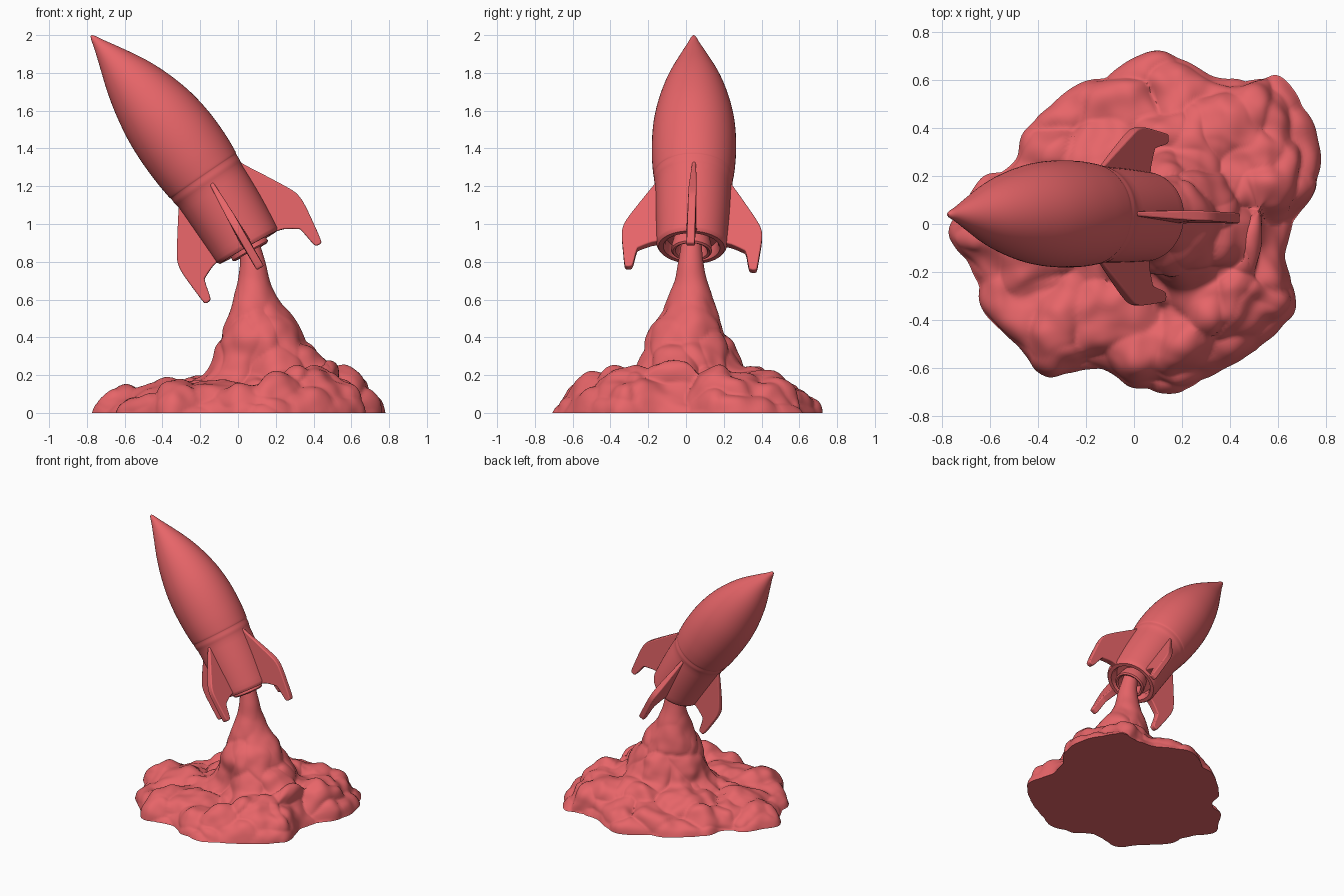
import bpy, bmesh, math
from mathutils import Vector, noise

if "Cube" in bpy.data.objects:
    bpy.data.objects.remove(bpy.data.objects["Cube"])


def smooth(pts, n, closed=False):
    """Catmull-Rom resampling of a short list of tuples."""
    P = [Vector(p) for p in pts]
    m, out = len(P), []
    for i in range(m if closed else m - 1):
        ix = [(i + k) % m if closed else min(max(i + k, 0), m - 1) for k in (-1, 0, 1, 2)]
        a, b, c, d = (P[j] for j in ix)
        for k in range(n):
            t = k / n
            out.append(0.5 * (2 * b + (c - a) * t + (2 * a - 5 * b + 4 * c - d) * t * t
                              + (3 * b - a - 3 * c + d) * t ** 3))
    if not closed:
        out.append(P[-1])
    return out


def finish(bm, name, angle=40):
    bmesh.ops.recalc_face_normals(bm, faces=bm.faces)
    me = bpy.data.meshes.new(name)
    bm.to_mesh(me)
    bm.free()
    ob = bpy.data.objects.new(name, me)
    bpy.context.collection.objects.link(ob)
    mat = bpy.data.materials.get("coral") or bpy.data.materials.new("coral")
    mat.diffuse_color = (0.80, 0.13, 0.14, 1)
    mat.use_nodes = True
    mat.node_tree.nodes["Principled BSDF"].inputs["Base Color"].default_value = mat.diffuse_color
    me.materials.append(mat)
    bpy.ops.object.select_all(action='DESELECT')
    ob.select_set(True)
    bpy.context.view_layer.objects.active = ob
    bpy.ops.object.shade_smooth_by_angle(angle=math.radians(angle))
    return ob


def loft(bm, rings):
    """Skin between closed rings of equal length."""
    loops = [[bm.verts.new(p) for p in r] for r in rings]
    for a, b in zip(loops, loops[1:]):
        for i in range(len(a)):
            j = (i + 1) % len(a)
            bm.faces.new((a[i], a[j], b[j], b[i]))
    return loops


# Bent rocket axis
A, B, C = Vector((.05, .03, .885)), Vector((-.27, .05, 1.44)), Vector((-.775, .04, 1.995))


def frame(t):
    p = A * (1 - t) ** 2 + B * 2 * t * (1 - t) + C * t * t
    T = ((B - A) * (1 - t) + (C - B) * t).normalized()
    N = Vector((0, 1, 0)).cross(T).normalized()
    return p, T, N, T.cross(N)


def lathe(name, profile, closed=False, seg=64):
    rings = []
    for t, r in profile:
        p, T, N, S = frame(t)
        rings.append([p + (N * math.cos(a) + S * math.sin(a)) * r
                      for a in (2 * math.pi * i / seg for i in range(seg))])
    if closed:
        rings.append(rings[0])
    bm = bmesh.new()
    loops = loft(bm, rings)
    if closed:
        bmesh.ops.remove_doubles(bm, verts=bm.verts, dist=1e-5)
    else:
        bm.faces.new(loops[0])
        bm.faces.new(loops[-1])
    return finish(bm, name)


# Fuselage: recessed tail, straight lower section, soft collar, pointed nose
tail = [(.04, .10), (.04, .135), (.005, .14), (-.008, .15), (-.008, .175), (.003, .185)]
lower = smooth([(.01, .187), (.15, .196), (.28, .201)], 4)
nose = smooth([(.295, .204), (.31, .208), (.33, .209), (.345, .214), (.42, .222), (.52, .222),
               (.62, .208), (.72, .176), (.81, .133), (.90, .075), (.96, .034), (.99, .016),
               (1.002, .004)], 5)
lathe("fuselage", tail + [tuple(p) for p in lower + nose])

# Engine nozzle ring
lathe("nozzle", [(.05, .07), (-.01, .078), (-.026, .086), (-.03, .098), (-.024, .108),
                 (.0, .105), (.05, .09)], closed=True)

# Four swept fins (radius, height along the axis); the upper one hangs slightly lower
fin = [(.13, .41), (.18, .412), (.205, .372), (.28, .255), (.35, .14), (.368, .09), (.371, .03),
       (.362, -.08), (.352, -.165), (.343, -.183), (.32, -.183), (.306, -.165), (.288, -.075),
       (.272, -.055), (.21, -.02), (.165, -.008), (.15, .02), (.13, .05)]
p0, T, N, S = frame(0)
for k in range(4):
    a = k * math.pi / 2
    out = N * math.cos(a) + S * math.sin(a)
    side = T.cross(out)
    lift = (0, .038, .03, .038)[k]
    bm = bmesh.new()
    outline = smooth(fin, 3, True)
    rings = []
    for sg in (-1, 1):
        rings.append([])
        for r, h in outline:
            half = (.008 + .017 * min(1, max(0, .41 - h) / .25)) * (1.2 - 1.4 * (r - .1))
            h += lift * min(1, max(0, .1 - h) / .2)
            rings[-1].append(p0 + out * r + T * h + side * sg * half)
    for loop in loft(bm, rings):
        bm.faces.new(loop)
    ob = finish(bm, "fin_%d" % (k + 1))
    bev = ob.modifiers.new("round", 'BEVEL')
    bev.width, bev.segments = .01, 3
    bev.limit_method, bev.angle_limit = 'ANGLE', math.radians(60)

# Exhaust plume spreading into a billowing cloud, one skin
ground = [(.69, .02), (.77, .2), (.73, .45), (.61, .62), (.45, .61), (.33, .61), (.2, .68),
          (.1, .71), (-.07, .65), (-.27, .55), (-.45, .39), (-.49, .27), (-.62, .2),
          (-.70, .08), (-.77, -.05), (-.69, -.17), (-.63, -.37), (-.48, -.51), (-.37, -.63),
          (-.15, -.6), (0, -.68), (.2, -.70), (.4, -.58), (.6, -.46), (.68, -.35), (.64, -.13)]
outline = smooth(ground, 12, True)
# z, centre x, centre y, radius x, radius y, share of ground outline, lump size
rows = [(.93, .055, .03, .05, .05, 0, 0), (.80, .078, .025, .066, .066, 0, .03),
        (.70, .085, .025, .085, .085, 0, .1), (.60, .097, .025, .118, .128, 0, .3),
        (.50, .115, .02, .165, .175, 0, .5), (.40, .13, .02, .215, .22, 0, .7),
        (.30, .155, .02, .275, .245, .05, .7), (.22, .165, .02, .32, .285, .15, .8),
        (.195, .12, .02, .37, .36, .5, 1), (.18, .05, 0, .46, .46, .9, 1),
        (.15, .01, 0, .54, .54, 1, 1), (.11, 0, 0, .60, .60, 1, .9),
        (.055, 0, 0, .655, .655, 1, .7), (0, 0, 0, .68, .68, 1, .45)]
rings, lump = [], []
for z, cx, cy, rx, ry, k, amp in smooth(rows, 8):
    ring = []
    for o in outline:
        d = o.normalized()
        m = 1 + (o.length / .68 - 1) * k
        x, y = cx + d.x * rx * m, cy + d.y * ry * m
        # cloud is higher towards +x and uneven overall
        swell = 1 + k * (.35 * x + .5 * noise.noise(Vector((x * 3.5, y * 3.5, 4))))
        ring.append(Vector((x, y, max(z, 0) * swell)))
        lump.append(max(amp, 0))
    rings.append(ring)
bm = bmesh.new()
loops = loft(bm, rings)
bm.faces.new(loops[0])
bmesh.ops.recalc_face_normals(bm, faces=bm.faces)
bm.normal_update()


def billow(p, size):
    q = p / size + noise.noise_vector(p * 5) * .4
    return .42 - noise.voronoi(q)[0][0] ** 2 * 1.4


moves = []
for v, amp in zip([v for l in loops for v in l], lump):
    h = billow(v.co, .23) * .075 + noise.noise(v.co * 11) * .018
    moves.append((v, v.normal * h * amp))
for v, mv in moves:
    v.co += mv
    v.co.x = min(max(v.co.x, -.78), .78)
    v.co.z = max(v.co.z, 0)
for v in loops[-1]:
    v.co.z = 0
bm.faces.new(loops[-1])
finish(bm, "exhaust_cloud", 60)
